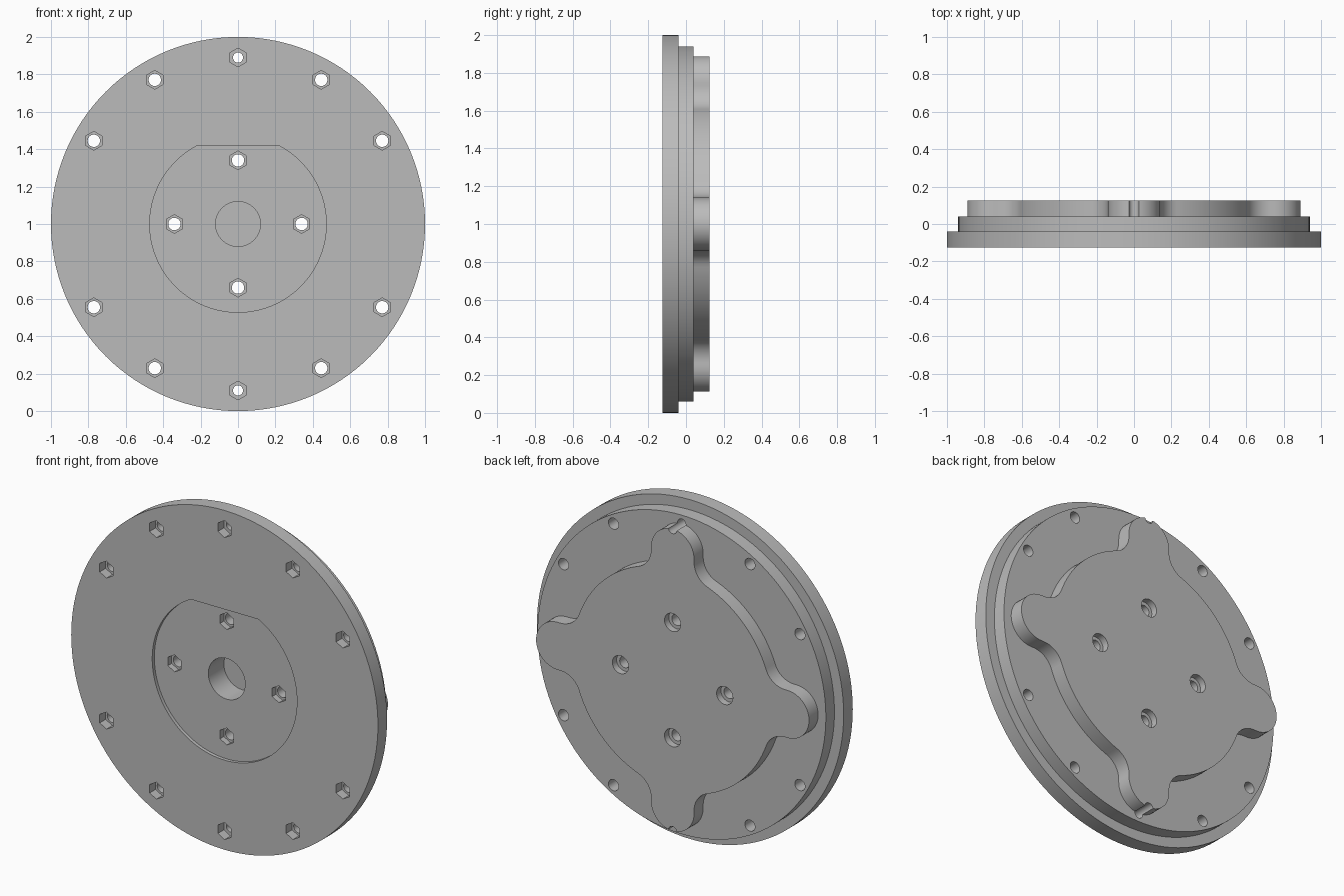
import bpy, bmesh
from math import sin, cos, pi, radians, sqrt, atan2

if "Cube" in bpy.data.objects:
    bpy.data.objects.remove(bpy.data.objects["Cube"])

grey = bpy.data.materials.new("light grey metal")
grey.use_nodes = True
color = (0.5, 0.5, 0.5, 1)
grey.diffuse_color = color
grey.node_tree.nodes["Principled BSDF"].inputs["Base Color"].default_value = color

Y_FRONT, Y_FLANGE, Y_DISC, Y_BACK = -0.125, -0.04, 0.04, 0.125
CENTRE_Z = 1.0


def arc(cx, cz, r, a0, a1, n):
    """Points along an arc, both ends included."""
    return [(cx + r * cos(a0 + (a1 - a0) * i / n), cz + r * sin(a0 + (a1 - a0) * i / n))
            for i in range(n + 1)]


def circle(r, n=128, cx=0.0, cz=0.0, turn=0.0):
    return arc(cx, cz, r, turn, turn + 2 * pi, n)[:-1]


def make(name, prisms, bevel=0.0):
    """Extrude outlines along y into one object; bevel rounds the back rim."""
    bm = bmesh.new()
    for outline, y0, y1 in prisms:
        front = [bm.verts.new((x, y0, CENTRE_Z + z)) for x, z in outline]
        back = [bm.verts.new((x, y1, CENTRE_Z + z)) for x, z in outline]
        bm.faces.new(front)
        cap = bm.faces.new(back[::-1])
        n = len(outline)
        for i in range(n):
            j = (i + 1) % n
            bm.faces.new((front[j], front[i], back[i], back[j]))
        if bevel:
            bmesh.ops.bevel(bm, geom=list(cap.edges), offset=bevel, segments=2,
                            profile=0.5, affect='EDGES')
    bmesh.ops.recalc_face_normals(bm, faces=bm.faces)
    mesh = bpy.data.meshes.new(name)
    bm.to_mesh(mesh)
    bm.free()
    obj = bpy.data.objects.new(name, mesh)
    mesh.materials.append(grey)
    bpy.context.collection.objects.link(obj)
    return obj


def select(obj):
    bpy.ops.object.select_all(action='DESELECT')
    obj.select_set(True)
    bpy.context.view_layer.objects.active = obj


def cut(obj, *cutters):
    select(obj)
    for cutter in cutters:
        mod = obj.modifiers.new("cut", 'BOOLEAN')
        mod.operation, mod.solver, mod.object = 'DIFFERENCE', 'EXACT', cutter
        bpy.ops.object.modifier_apply(modifier=mod.name)


# Outline of the back plate: round body with four rounded lobes
BODY, LOBE, LOBE_AT, FILLET = 0.65, 0.14, 0.75, 0.13
fx = LOBE + FILLET
fz = sqrt((BODY + FILLET) ** 2 - fx ** 2)
join = atan2(fz, fx)
quarter = arc(0, 0, BODY, pi / 2 - join, join, 24)
quarter += arc(fx, fz, FILLET, join + pi, pi, 12)
quarter += arc(0, LOBE_AT, LOBE, 0, pi, 24)
quarter += arc(-fx, fz, FILLET, 0, -join, 12)[:-1]
lobed = []
for k in range(4):
    c, s = cos(k * pi / 2), sin(k * pi / 2)
    lobed += [(x * c - z * s, x * s + z * c) for x, z in quarter]

# Stacked bodies
flange = make("front_flange", [(circle(1.0), Y_FRONT, Y_FLANGE)])
disc = make("middle_disc", [(circle(0.94), Y_FLANGE, Y_DISC)], 0.007)
plate = make("lobed_back_plate", [(lobed, Y_DISC, Y_BACK)], 0.007)

# Bolt positions: ten near the rim, four near the hub
rim = [(0.89 * cos(radians(a)), 0.89 * sin(radians(a)), 0.027 if a % 180 == 90 else 0.033)
       for a in range(30, 360, 30) if a != 180]
hub = [(0.34 * cos(k * pi / 2), 0.34 * sin(k * pi / 2), 0.033) for k in range(4)]
bolts = rim + hub

# Cutters
holes = make("bolt_hole_cutter", [(circle(r, 32, x, z), -0.3, 0.3) for x, z, r in bolts])
hexes = make("nut_pocket_cutter",
             [(circle(0.05, 6, x, z, pi / 2), -0.3, -0.07) for x, z, r in bolts])
bores = make("counterbore_cutter", [(circle(0.053, 32, x, z), 0.085, 0.3) for x, z, r in hub])
centre = make("centre_bore_cutter", [(circle(0.12, 64), -0.3, Y_DISC + 0.001)])
flat = atan2(0.417, sqrt(0.472 ** 2 - 0.417 ** 2))
recess = make("recess_cutter", [(arc(0, 0, 0.472, pi - flat, 2 * pi + flat, 96), -0.3, -0.105)])

cut(flange, recess, centre, hexes, holes)
cut(disc, centre, holes)
cut(plate, holes, bores)

for cutter in (holes, hexes, bores, centre, recess):
    bpy.data.objects.remove(cutter)
for obj in (flange, disc, plate):
    select(obj)
    bpy.ops.object.shade_smooth_by_angle(angle=radians(30))
